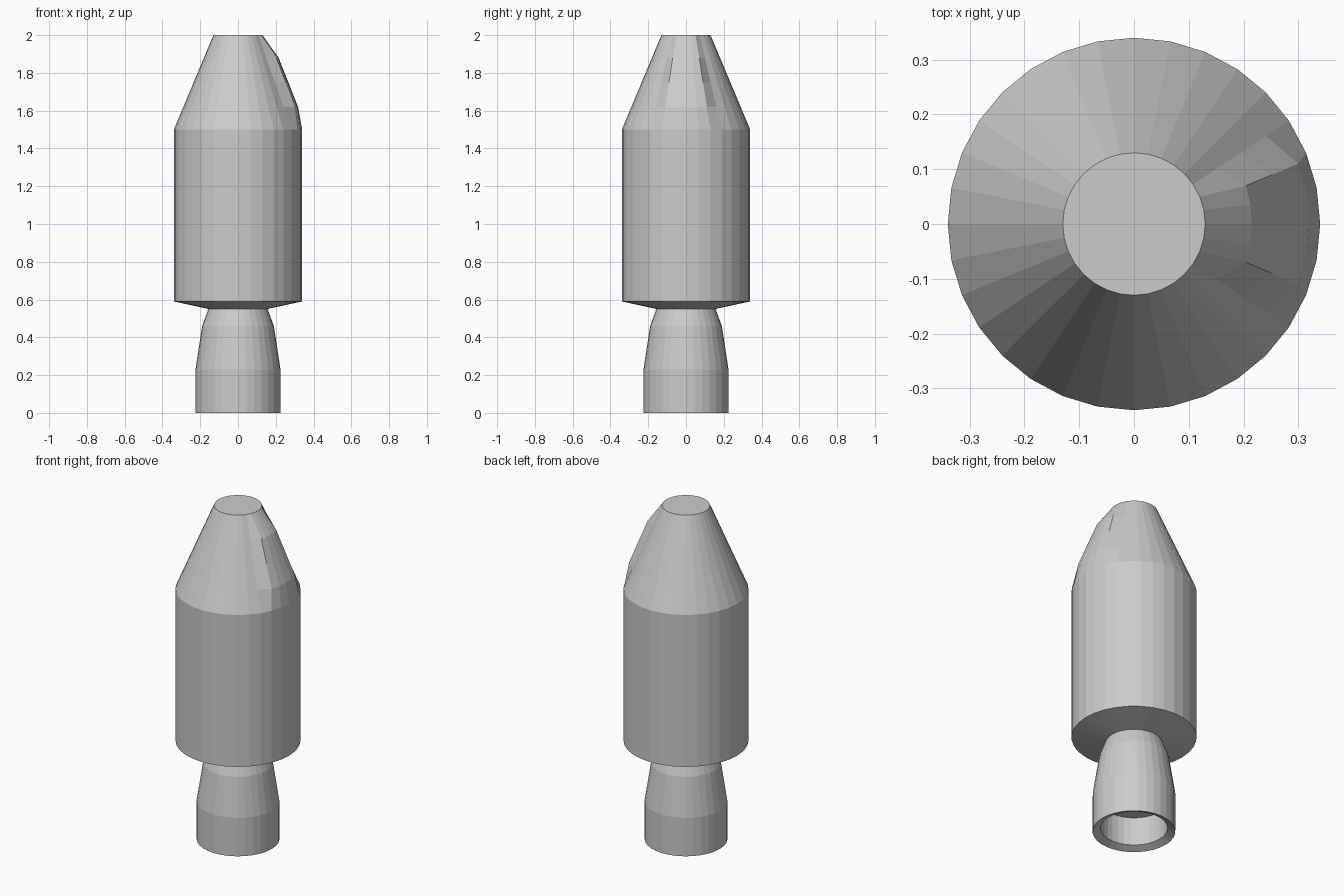
import bpy, bmesh
from math import sin, cos, tau, hypot, atan2

if "Cube" in bpy.data.objects:
    bpy.data.objects.remove(bpy.data.objects["Cube"])

SIDES = 32


def lathe(name, profile, sides=SIDES, cap_start=True, cap_end=True, override=None):
    """Revolve (radius, z) points; override(row, column) may move a vertex."""
    override = override or {}
    bm = bmesh.new()
    rings = []
    for row, (r, z) in enumerate(profile):
        ring = []
        for i in range(sides):
            a = tau * i / sides
            x, y = override.get((row, i), (r * cos(a), r * sin(a)))
            ring.append(bm.verts.new((x, y, z)))
        rings.append(ring)
    for lo, hi in zip(rings, rings[1:]):
        for i in range(sides):
            j = (i + 1) % sides
            bm.faces.new((lo[i], lo[j], hi[j], hi[i]))
    if cap_start:
        bm.faces.new(rings[0][::-1])
    if cap_end:
        bm.faces.new(rings[-1])
    bmesh.ops.recalc_face_normals(bm, faces=bm.faces)
    mesh = bpy.data.meshes.new(name)
    bm.to_mesh(mesh)
    bm.free()
    obj = bpy.data.objects.new(name, mesh)
    bpy.context.collection.objects.link(obj)
    return obj


def cone_radius(z):
    return 0.34 - 0.42 * (z - 1.5)


# Hull: shallow underside, straight cylinder, tapered nose split into rows
body = [(0.155, 0.55), (0.34, 0.59), (0.34, 1.5)]
body += [(cone_radius(z), z) for z in (1.62, 1.75, 1.88, 2.0)]

# Raised fairing on the +x side of the nose: centre x, and outer corner (x, y)
fairing = {
    3: (0.318, (0.300, 0.110)),
    4: (0.267, (0.252, 0.090)),
    5: (0.215, (0.204, 0.070)),
}
moved = {}
for row, (cx, (ex, ey)) in fairing.items():
    er, ea = hypot(ex, ey), atan2(ey, ex)
    moved[row, 0] = (cx, 0)
    for side in (1, -1):
        moved[row, (side * 2) % SIDES] = (ex, side * ey)
        moved[row, side % SIDES] = (er * cos(ea / 2), side * er * sin(ea / 2))
lathe("hull", body, override=moved)

# Engine nozzle: outer skin, bevelled rim and recessed inside with a ceiling
nozzle = [(0.155, 0.555), (0.19, 0.46), (0.225, 0.23), (0.225, 0.0),
          (0.182, 0.02), (0.182, 0.19)]
lathe("nozzle", nozzle)
